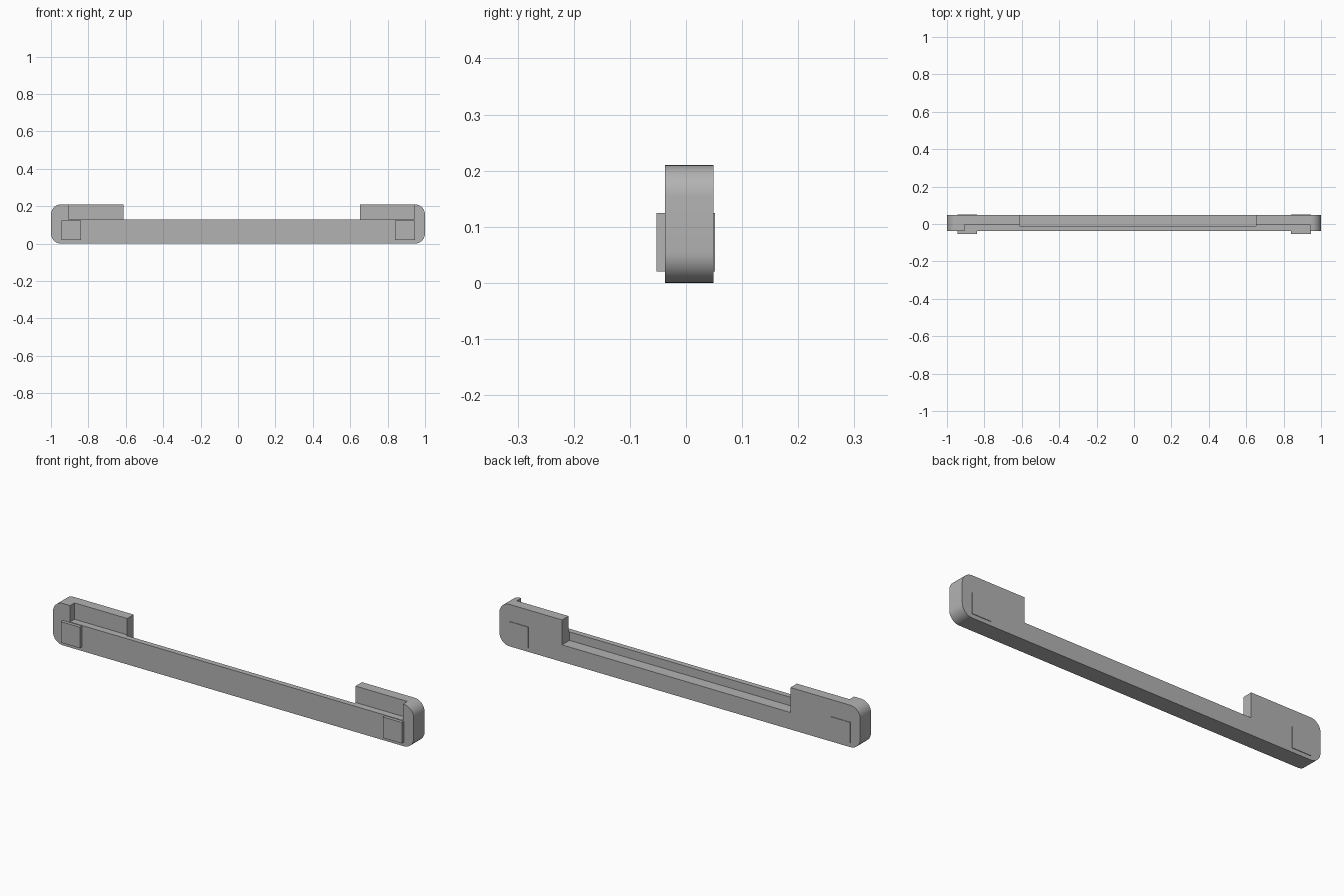
import bpy, bmesh, math

if "Cube" in bpy.data.objects:
    bpy.data.objects.remove(bpy.data.objects["Cube"])

grey = bpy.data.materials.new("mid_grey")
grey.diffuse_color = (0.45, 0.45, 0.45, 1)
grey.use_nodes = True
grey.node_tree.nodes["Principled BSDF"].inputs["Base Color"].default_value = grey.diffuse_color


def extrude_profile(name, points, y0, y1):
    """Solid made from an x-z outline pulled from y0 to y1."""
    bm = bmesh.new()
    face = bm.faces.new([bm.verts.new((x, y0, z)) for x, z in points])
    new = bmesh.ops.extrude_face_region(bm, geom=[face])["geom"]
    bmesh.ops.translate(bm, vec=(0, y1 - y0, 0),
                        verts=[v for v in new if isinstance(v, bmesh.types.BMVert)])
    bmesh.ops.recalc_face_normals(bm, faces=bm.faces)
    mesh = bpy.data.meshes.new(name)
    bm.to_mesh(mesh)
    bm.free()
    mesh.materials.append(grey)
    obj = bpy.data.objects.new(name, mesh)
    bpy.context.collection.objects.link(obj)
    return obj


def box(name, x0, x1, y0, y1, z0, z1):
    return extrude_profile(name, [(x0, z0), (x1, z0), (x1, z1), (x0, z1)], y0, y1)


def rounded_rect(x0, x1, z0, z1, r, steps=10):
    corners = [(x1 - r, z0 + r, -90), (x1 - r, z1 - r, 0),
               (x0 + r, z1 - r, 90), (x0 + r, z0 + r, 180)]
    points = []
    for cx, cz, start in corners:
        for i in range(steps + 1):
            a = math.radians(start + 90 * i / steps)
            points.append((cx + r * math.cos(a), cz + r * math.sin(a)))
    return points


# Main bar with rounded ends
bar = extrude_profile("bar", rounded_rect(-1, 1, 0, 0.21, 0.055), -0.037, 0.049)

# Front recess between the end posts, notch between the uprights, groove behind the front wall
cutters = [
    box("front_recess_cutter", -0.905, 0.94, -0.1, -0.002, 0.128, 0.3),
    box("notch_cutter", -0.613, 0.653, -0.12, 0.12, 0.128, 0.32),
    box("groove_cutter", -0.613, 0.653, -0.01, 0.13, 0.085, 0.34),
]
bpy.context.view_layer.objects.active = bar
bar.select_set(True)
for cutter in cutters:
    mod = bar.modifiers.new(cutter.name, "BOOLEAN")
    mod.operation = "DIFFERENCE"
    mod.solver = "EXACT"
    mod.object = cutter
    bpy.ops.object.modifier_apply(modifier=mod.name)
    bpy.data.objects.remove(cutter)
bpy.ops.object.shade_smooth_by_angle(angle=math.radians(30))

# Square pads passing through each end
for side, name in ((-1, "left_pad"), (1, "right_pad")):
    x0, x1 = sorted((side * 0.84, side * 0.945))
    box(name, x0, x1, -0.053, 0.052, 0.02, 0.125)
